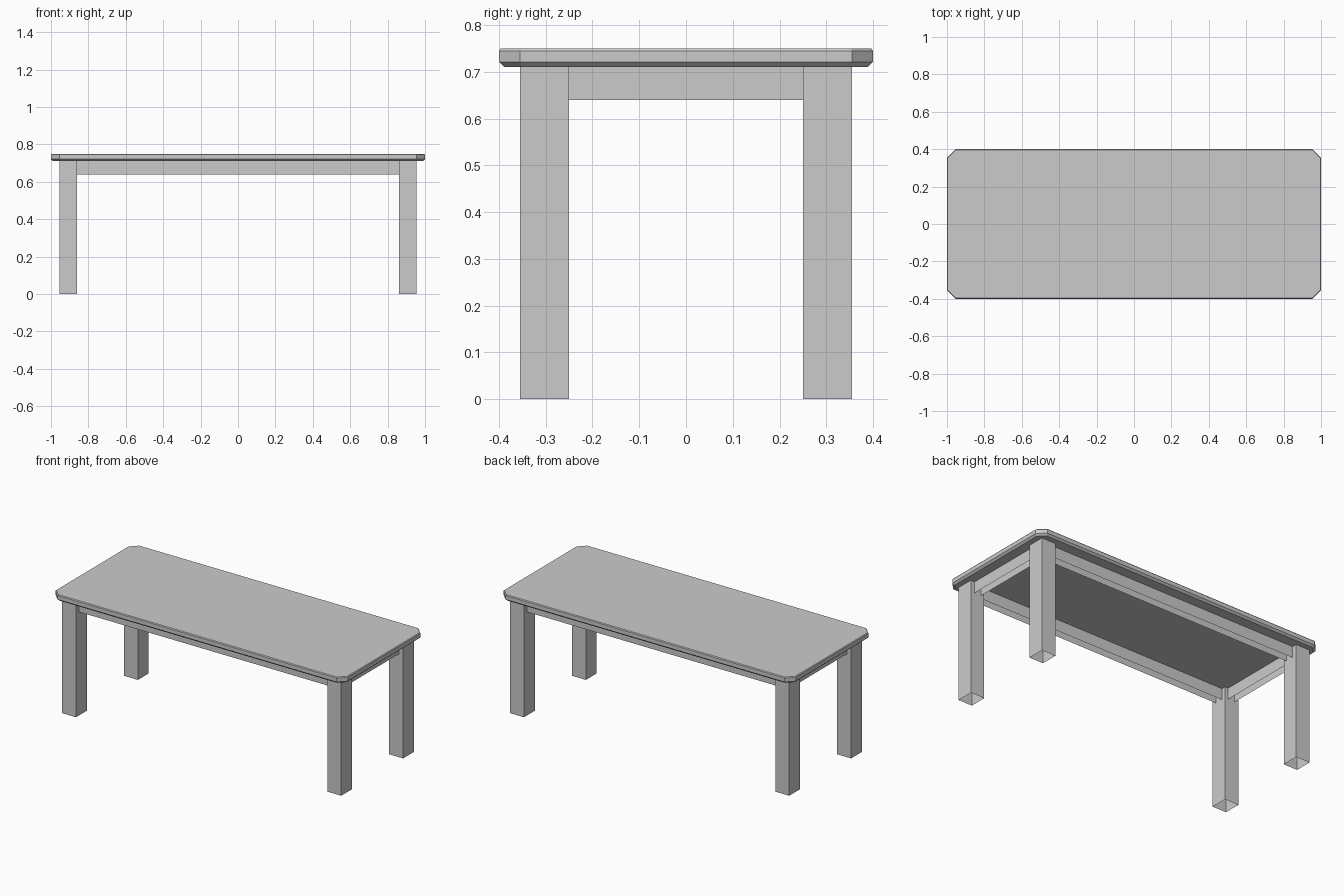
import bpy, bmesh

if "Cube" in bpy.data.objects:
    bpy.data.objects.remove(bpy.data.objects["Cube"])

TOP_Z = 0.71  # underside of the table top


def finish(name, bm):
    bmesh.ops.recalc_face_normals(bm, faces=bm.faces)
    mesh = bpy.data.meshes.new(name)
    bm.to_mesh(mesh)
    bm.free()
    obj = bpy.data.objects.new(name, mesh)
    bpy.context.collection.objects.link(obj)
    return obj


def open_box(name, x0, x1, y0, y1, z0, z1):
    """Box between two corners, with its underside left open."""
    bm = bmesh.new()
    bmesh.ops.create_cube(bm, size=1)
    for v in bm.verts:
        v.co.x = x1 if v.co.x > 0 else x0
        v.co.y = y1 if v.co.y > 0 else y0
        v.co.z = z1 if v.co.z > 0 else z0
    bm.normal_update()
    bottom = [f for f in bm.faces if f.normal.z < -0.5]
    bmesh.ops.delete(bm, geom=bottom, context='FACES_ONLY')
    return finish(name, bm)


# Table top: stacked clipped-corner outlines with bevelled rims
def outline(inset, cut=0.045):
    x, y = 1 - inset, 0.4 - inset
    c = cut - inset * 0.586
    return [(x - c, -y), (x, -y + c), (x, y - c), (x - c, y),
            (-x + c, y), (-x, y - c), (-x, -y + c), (-x + c, -y)]


bm = bmesh.new()
rings = []
for inset, z in [(0.012, TOP_Z), (0.0, 0.721), (0.0, 0.745), (0.004, 0.75)]:
    rings.append([bm.verts.new((x, y, z)) for x, y in outline(inset)])
for low, high in zip(rings, rings[1:]):
    for i in range(8):
        j = (i + 1) % 8
        bm.faces.new((low[i], low[j], high[j], high[i]))
bm.faces.new(rings[0][::-1])
bm.faces.new(rings[-1])
finish("table_top", bm)

# Legs
for sx, side in ((-1, "left"), (1, "right")):
    for sy, end in ((-1, "front"), (1, "back")):
        xs = sorted((sx * 0.86, sx * 0.955))
        ys = sorted((sy * 0.25, sy * 0.355))
        open_box(f"{end}_{side}_leg", *xs, *ys, 0, TOP_Z)

# Aprons between the legs
for s, long_name, short_name in ((-1, "front", "left"), (1, "back", "right")):
    ys = sorted((s * 0.275, s * 0.325))
    open_box(f"{long_name}_apron", -0.86, 0.86, *ys, 0.64, TOP_Z)
    xs = sorted((s * 0.882, s * 0.928))
    open_box(f"{short_name}_apron", *xs, -0.25, 0.25, 0.64, TOP_Z)
